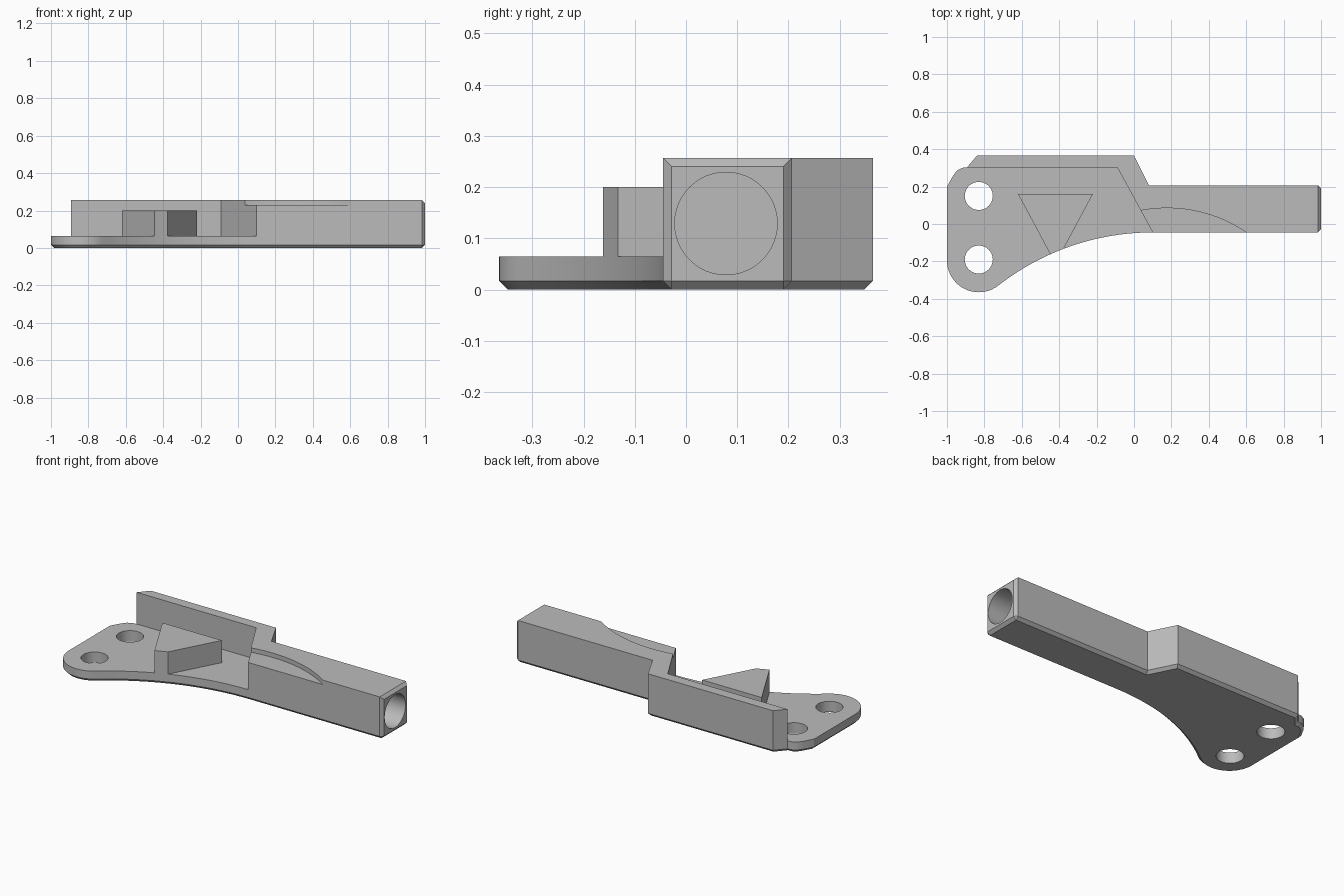
import bpy, bmesh
from math import radians, cos, sin, atan2, pi

if "Cube" in bpy.data.objects:
    bpy.data.objects.remove(bpy.data.objects["Cube"])

PLATE_TOP, WALL_TOP, CHAMFER = 0.065, 0.257, 0.017
BACK, ARM_FRONT, ARM_BACK = 0.365, -0.045, 0.207

grey = bpy.data.materials.new("light_grey")
grey.use_nodes = True
colour = (0.5, 0.5, 0.5, 1)
grey.diffuse_color = colour
grey.node_tree.nodes["Principled BSDF"].inputs["Base Color"].default_value = colour


def arc(cx, cy, r, start, end, steps):
    """Points along an arc, angles in radians."""
    angles = [start + (end - start) * i / steps for i in range(steps + 1)]
    return [(cx + r * cos(a), cy + r * sin(a)) for a in angles]


def prism(name, points, z0, z1, bevel_rule=None):
    """Extrude an outline from z0 to z1 and chamfer the edges the rule picks."""
    bm = bmesh.new()
    base = bm.faces.new([bm.verts.new((x, y, z0)) for x, y in points])
    top = bmesh.ops.extrude_face_region(bm, geom=[base])["geom"]
    for v in top:
        if isinstance(v, bmesh.types.BMVert):
            v.co.z = z1
    bmesh.ops.recalc_face_normals(bm, faces=bm.faces[:])
    if bevel_rule:
        edges = [e for e in bm.edges if bevel_rule(*[v.co for v in e.verts])]
        bmesh.ops.bevel(bm, geom=edges, offset=CHAMFER, segments=1,
                        affect='EDGES', clamp_overlap=False)
    mesh = bpy.data.meshes.new(name)
    bm.to_mesh(mesh)
    bm.free()
    mesh.materials.append(grey)
    obj = bpy.data.objects.new(name, mesh)
    bpy.context.collection.objects.link(obj)
    return obj


def cut(target, cutter):
    """Subtract the cutter from the target, then discard the cutter."""
    cutter.hide_render = True
    mod = target.modifiers.new("cut", 'BOOLEAN')
    mod.operation, mod.solver, mod.object = 'DIFFERENCE', 'EXACT', cutter
    bpy.context.view_layer.objects.active = target
    bpy.ops.object.modifier_apply(modifier=mod.name)
    bpy.data.objects.remove(cutter)


# Full outline: rounded foot, concave sweep, straight arm, stepped back wall
foot_x, foot_y, foot_r = -0.83, -0.195, 0.17
sweep_x, sweep_r = 0.1, 1.341
sweep_y = ARM_FRONT - sweep_r
tangent = atan2(sweep_y - foot_y, sweep_x - foot_x)
outline = arc(foot_x, foot_y, foot_r, -pi, tangent, 20)
outline += arc(sweep_x, sweep_y, sweep_r, tangent + pi, pi / 2, 24)[1:]
outline += [(1, ARM_FRONT), (1, ARM_BACK), (0.08, ARM_BACK), (0, BACK),
            (-0.84, BACK), (-0.893, 0.303)]
outline += [(-0.92, 0.3), (-0.947, 0.285), (-0.968, 0.257), (-1, 0.2)]


def bottom_or_end(a, b):
    return max(a.z, b.z) < 0.001 or min(a.x, b.x) > 0.999


bracket = prism("bracket_body", outline, 0, WALL_TOP, bottom_or_end)

# Pocket above the plate, leaving the triangular support standing
slope = (0.1 + 0.09) / (0.303 - ARM_FRONT)
pocket = prism("pocket_cutter",
               [(-1.2, 0.303), (-1.2, -0.6),
                (-0.09 + slope * 0.903, -0.6), (-0.09, 0.303)],
               PLATE_TOP, 0.4)
support = prism("support_cutter",
                [(-0.62, 0.16), (-0.42, -0.213), (-0.22, 0.16)], 0, 0.2)
cut(pocket, support)
cut(bracket, pocket)

# Shallow curved recess on top of the arm
recess = arc(0.176, -0.672, 0.757, radians(50), radians(106), 28)
recess += [(recess[-1][0], -0.3), (recess[0][0], -0.3)]
cut(bracket, prism("recess_cutter", recess, 0.23, 0.4))

# Two bolt holes through the plate
for y in (0.15, -0.19):
    ring = arc(foot_x, y, 0.075, 0, 2 * pi, 40)[:-1]
    cut(bracket, prism("bolt_hole_cutter", ring, -0.2, 0.2))

# Round socket bored into the arm's end
ring = arc(0, 0, 0.1, 0, 2 * pi, 48)[:-1]
bore = prism("socket_cutter", ring, 0.2, 1.2)
bore.rotation_euler = (0, pi / 2, 0)
bore.location = (0, (ARM_FRONT + ARM_BACK) / 2 - 0.003, 0.129)
bpy.context.view_layer.update()
cut(bracket, bore)

# Smooth curved sides, keep hard edges crisp
bpy.ops.object.select_all(action='DESELECT')
bracket.select_set(True)
bpy.context.view_layer.objects.active = bracket
bpy.ops.object.shade_smooth_by_angle(angle=radians(25))
